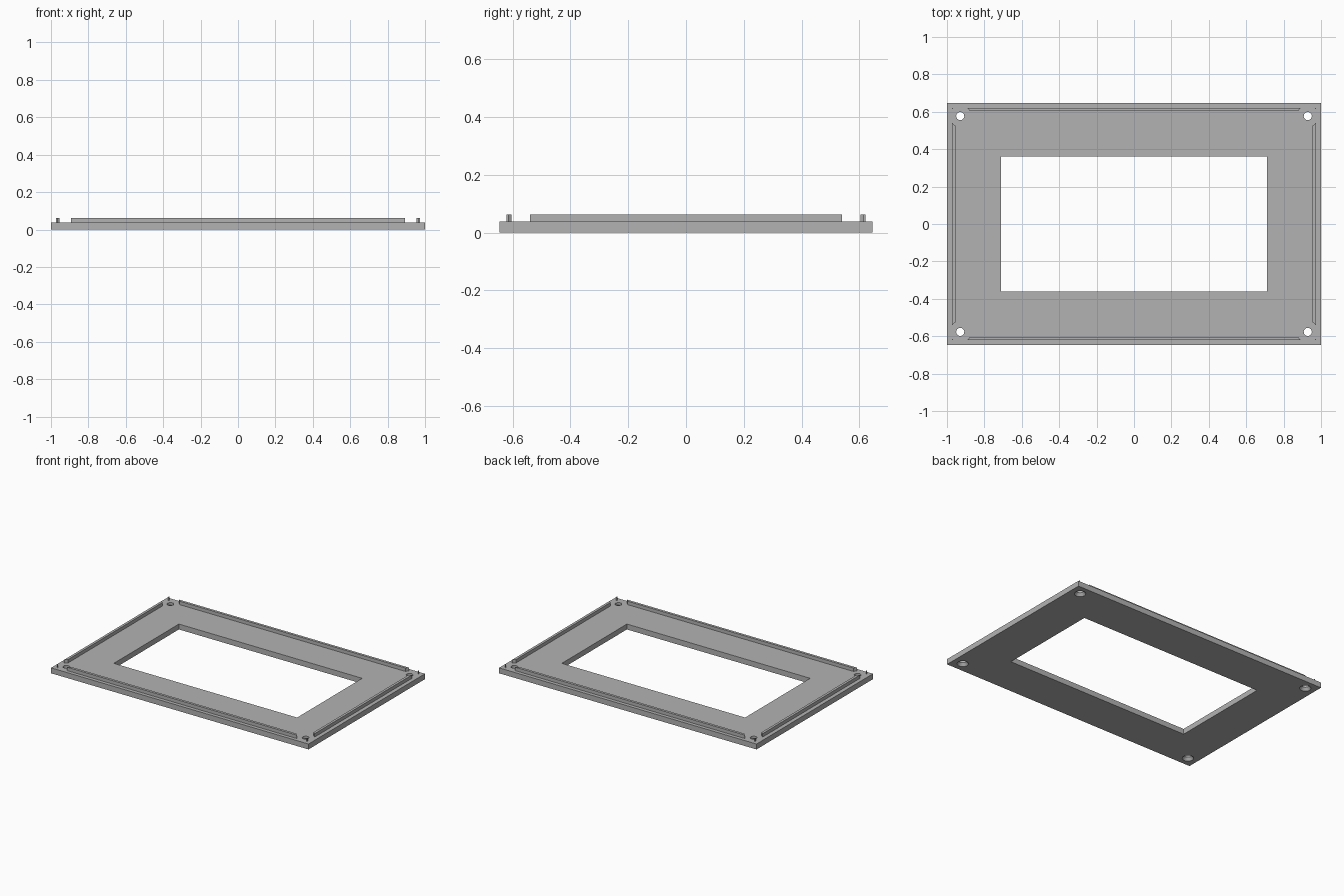
import bpy
import bmesh
from math import pi

cube = bpy.data.objects.get("Cube")
if cube:
    bpy.data.objects.remove(cube, do_unlink=True)

HALF_X, HALF_Y = 1.0, 0.646
PLATE_TOP, LIP_TOP = 0.038, 0.062
HOLE_X, HOLE_Y = 0.929, 0.577

grey = bpy.data.materials.new("Mid Grey")
grey.use_nodes = True
colour = (0.45, 0.45, 0.45, 1)
grey.diffuse_color = colour
grey.node_tree.nodes["Principled BSDF"].inputs["Base Color"].default_value = colour


def finish(name, bm, cutter=False):
    mesh = bpy.data.meshes.new(name)
    bm.to_mesh(mesh)
    bm.free()
    mesh.materials.append(grey)
    obj = bpy.data.objects.new(name, mesh)
    bpy.context.collection.objects.link(obj)
    if cutter:
        obj.hide_render = True
        obj.hide_viewport = True
        obj.display_type = 'WIRE'
    return obj


def box(name, hx, hy, z0, z1, cutter=False):
    bm = bmesh.new()
    bmesh.ops.create_cube(bm, size=1)
    for v in bm.verts:
        v.co = (v.co.x * 2 * hx, v.co.y * 2 * hy, z0 if v.co.z < 0 else z1)
    return finish(name, bm, cutter)


def corner_cones(name, r0, r1, z0, z1):
    """One cutter holding a cone or cylinder at each corner hole."""
    bm = bmesh.new()
    for sx in (-1, 1):
        for sy in (-1, 1):
            made = bmesh.ops.create_cone(bm, cap_ends=True, segments=48, radius1=r0,
                                         radius2=r1, depth=z1 - z0)
            bmesh.ops.translate(bm, verts=made["verts"],
                                vec=(sx * HOLE_X, sy * HOLE_Y, (z0 + z1) / 2))
    return finish(name, bm, True)


def cut(obj, *cutters):
    for cutter in cutters:
        mod = obj.modifiers.new(cutter.name, 'BOOLEAN')
        mod.operation = 'DIFFERENCE'
        mod.solver = 'EXACT'
        mod.object = cutter


def smooth_holes(obj):
    bpy.ops.object.select_all(action='DESELECT')
    obj.select_set(True)
    bpy.context.view_layer.objects.active = obj
    bpy.ops.object.shade_smooth_by_angle(angle=pi / 6)


# Base plate with a window and four countersunk screw holes
plate = box("bezel_plate", HALF_X, HALF_Y, 0, PLATE_TOP)
window = box("window_cutter", 0.712, 0.361, -0.1, 0.1, True)
holes = corner_cones("screw_hole_cutter", 0.0215, 0.0215, -0.1, 0.1)
sinks = corner_cones("countersink_cutter", 0.045, 0.0215, -0.012, 0.02)
cut(plate, window, holes, sinks)

# Thin locating lip, interrupted by round clearance around each screw
lip = box("locating_lip", 0.972, 0.621, PLATE_TOP, LIP_TOP)
inside = box("lip_inside_cutter", 0.954, 0.603, 0, 0.1, True)
clearance = corner_cones("screw_clearance_cutter", 0.057, 0.057, 0, 0.1)
cut(lip, inside, clearance)

for part in (plate, lip):
    smooth_holes(part)
